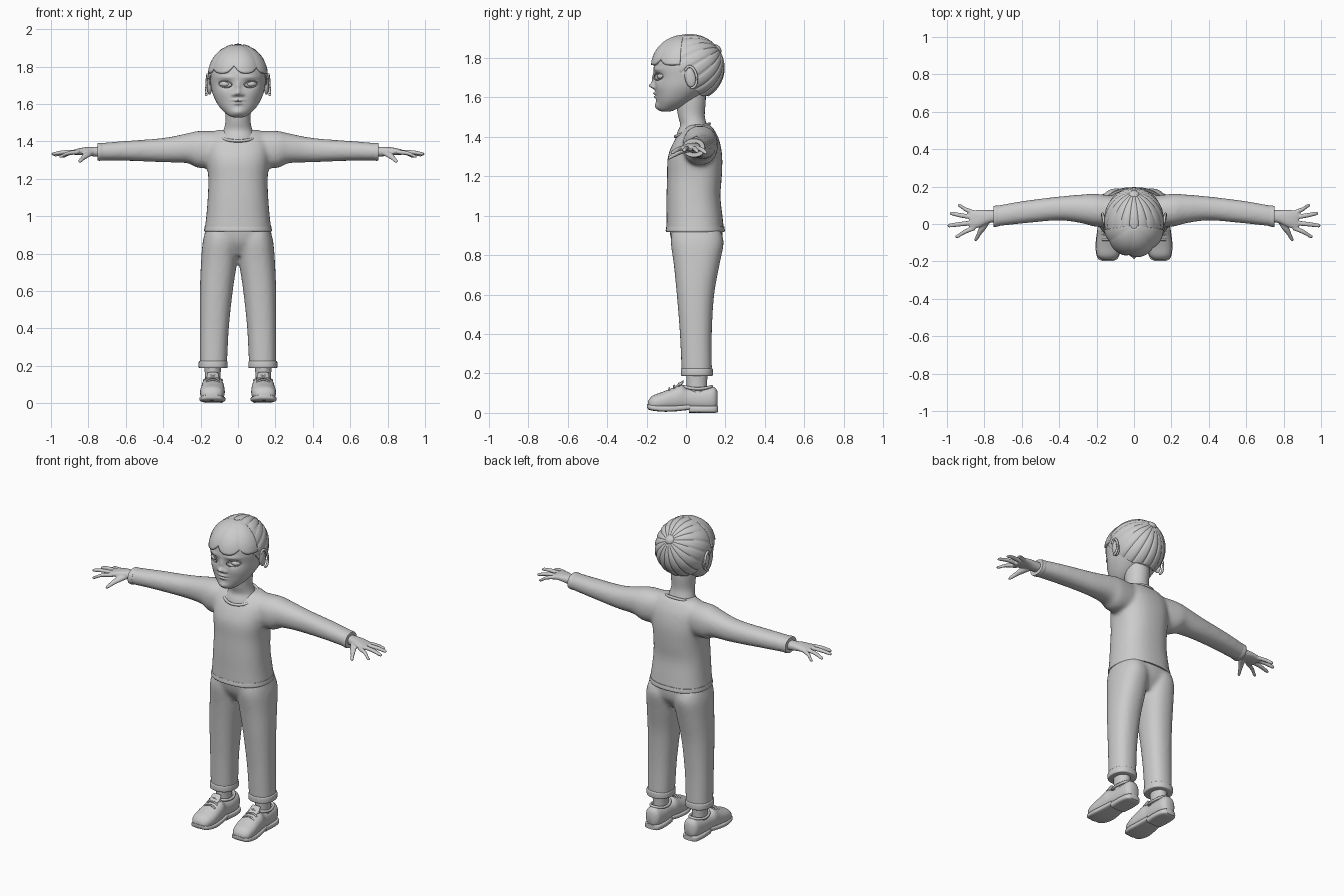
import bpy, bmesh, math
from mathutils import Vector, Matrix

cube = bpy.data.objects.get("Cube")
if cube:
    bpy.data.objects.remove(cube)

grey = bpy.data.materials.new("plain grey")
grey.use_nodes = True
grey.diffuse_color = (0.6, 0.6, 0.6, 1)
grey.node_tree.nodes["Principled BSDF"].inputs["Base Color"].default_value = (0.6, 0.6, 0.6, 1)


def finish(bm, name, voxel=0, smooth=0, angle=50):
    """Turn a bmesh into an object; voxel size above zero fuses its lofts into one skin."""
    bmesh.ops.recalc_face_normals(bm, faces=bm.faces)
    mesh = bpy.data.meshes.new(name)
    bm.to_mesh(mesh)
    bm.free()
    mesh.materials.append(grey)
    ob = bpy.data.objects.new(name, mesh)
    bpy.context.collection.objects.link(ob)
    if voxel:
        fuse = ob.modifiers.new("fuse", 'REMESH')
        fuse.mode, fuse.voxel_size, fuse.use_smooth_shade = 'VOXEL', voxel, True
        soft = ob.modifiers.new("soften", 'SMOOTH')
        soft.factor, soft.iterations = 0.5, smooth
    else:
        bpy.ops.object.select_all(action='DESELECT')
        ob.select_set(True)
        bpy.context.view_layer.objects.active = ob
        bpy.ops.object.shade_smooth_by_angle(angle=math.radians(angle))
    return ob


def flipped(bm, geometry):
    """Copy geometry across x = 0."""
    copy = bmesh.ops.duplicate(bm, geom=geometry)["geom"]
    for v in copy:
        if isinstance(v, bmesh.types.BMVert):
            v.co.x *= -1
    bmesh.ops.reverse_faces(bm, faces=[f for f in copy if isinstance(f, bmesh.types.BMFace)])


def loft(bm, axis, sections, power=2.0, both=False, n=32, steps=4):
    """Smooth skin through sections (position, centre a, centre b, radius a, radius b)."""
    s = [Vector(row) for row in sections]
    s = [s[0]] + s + [s[-1]]
    path = []
    for a, b, c, d in zip(s, s[1:], s[2:], s[3:]):
        for k in range(steps):
            t = k / steps
            path.append(b + (c - a) * (t / 2) + (a * 2 - b * 5 + c * 4 - d) * (t * t / 2)
                        + (b * 3 - a - c * 3 + d) * (t ** 3 / 2))
    path.append(s[-1])
    rings = []
    for pos, ca, cb, ra, rb in path:
        ring = []
        for k in range(n):
            ang = math.tau * k / n
            c, d = math.cos(ang), math.sin(ang)
            a = ca + ra * math.copysign(abs(c) ** (2 / power), c)
            b = cb + rb * math.copysign(abs(d) ** (2 / power), d)
            ring.append(bm.verts.new({'x': (pos, a, b), 'y': (a, pos, b), 'z': (a, b, pos)}[axis]))
        rings.append(ring)
    faces = [bm.faces.new((p[k], p[(k + 1) % n], q[(k + 1) % n], q[k]))
             for p, q in zip(rings, rings[1:]) for k in range(n)]
    faces += [bm.faces.new(rings[0][::-1]), bm.faces.new(rings[-1])]
    if both:
        flipped(bm, sum(rings, []) + faces)


def ball(bm, loc, radii, tilt=0, both=False):
    m = Matrix.Translation(loc) @ Matrix.Rotation(tilt, 4, 'X') @ Matrix.Diagonal((*radii, 1))
    verts = bmesh.ops.create_uvsphere(bm, u_segments=24, v_segments=14, radius=1, matrix=m)["verts"]
    if both:
        flipped(bm, verts + list({f for v in verts for f in v.link_faces}))


def tube(bm, points, r, closed=False, both=False, n=8):
    """Round cord through a list of points."""
    pts = [Vector(p) for p in points]
    rings = []
    for i, p in enumerate(pts):
        ahead = pts[(i + 1) % len(pts)] if closed or i < len(pts) - 1 else p
        behind = pts[i - 1] if closed or i else p
        q = (ahead - behind).to_track_quat('Z', 'Y')
        rings.append([bm.verts.new(p + q @ Vector((r * math.cos(math.tau * k / n), r * math.sin(math.tau * k / n), 0)))
                      for k in range(n)])
    pairs = list(zip(rings, rings[1:])) + ([(rings[-1], rings[0])] if closed else [])
    faces = [bm.faces.new((p[k], p[(k + 1) % n], q[(k + 1) % n], q[k])) for p, q in pairs for k in range(n)]
    if not closed:
        faces += [bm.faces.new(rings[0][::-1]), bm.faces.new(rings[-1])]
    if both:
        flipped(bm, sum(rings, []) + faces)


# Shirt: body and sleeves fused
bm = bmesh.new()
loft(bm, 'z', [(.92, 0, .047, .18, .147), (1.0, 0, .043, .17, .142), (1.1, 0, .038, .162, .137),
               (1.2, 0, .043, .159, .139), (1.3, 0, .046, .168, .138), (1.38, 0, .055, .17, .115),
               (1.43, 0, .062, .15, .085), (1.462, 0, .068, .11, .055)], 2.4)
loft(bm, 'x', [(.02, .06, 1.36, .08, .09), (.2, .073, 1.356, .088, .1), (.27, .08, 1.363, .078, .08),
               (.4, .083, 1.353, .064, .065), (.6, .062, 1.349, .06, .053), (.75, .04, 1.344, .055, .046)],
     2.2, True)
finish(bm, "shirt", .011, 8)

# Shirt edges: hem, sleeve cuffs and collar
bm = bmesh.new()
loft(bm, 'z', [(.918, 0, .047, .178, .147), (.925, 0, .047, .181, .15), (.945, 0, .047, .178, .147)], 2.4)
loft(bm, 'x', [(.725, .043, 1.344, .055, .046), (.74, .041, 1.344, .057, .048), (.752, .04, 1.344, .055, .046)],
     2.2, True)
finish(bm, "shirt_edges")
bm = bmesh.new()
tube(bm, [(.1 * math.sin(a), .032 - .086 * math.cos(a), 1.434 - .032 * math.cos(a))
          for a in (math.tau * k / 40 for k in range(40))], .008, True)
finish(bm, "collar")

# Trousers: hips and legs fused
bm = bmesh.new()
loft(bm, 'z', [(.79, 0, .055, .15, .08), (.86, 0, .055, .178, .125), (.94, 0, .05, .174, .136)], 2.4)
loft(bm, 'z', [(.2, .132, .055, .073, .077), (.4, .127, .05, .078, .081), (.6, .116, .048, .088, .095),
               (.75, .102, .054, .096, .116), (.86, .094, .057, .095, .134), (.92, .09, .053, .085, .125)], 2.3, True)
finish(bm, "trousers", .011, 6)
bm = bmesh.new()
loft(bm, 'z', [(.187, .133, .055, .07, .075), (.192, .133, .055, .077, .081), (.22, .133, .055, .077, .081),
               (.226, .133, .055, .072, .077)], 2.3, True)
finish(bm, "trouser_cuffs")

# Ankles
bm = bmesh.new()
loft(bm, 'z', [(.08, .135, .055, .042, .052), (.15, .135, .055, .042, .052), (.21, .135, .055, .046, .055)], 2, True)
finish(bm, "ankles")

# Shoes
bm = bmesh.new()
loft(bm, 'y', [(-.192, .14, .04, .03, .022), (-.17, .14, .049, .056, .038), (-.12, .137, .058, .066, .048),
               (-.06, .135, .07, .063, .06), (-.025, .135, .078, .06, .066), (.01, .135, .07, .054, .056),
               (.08, .132, .068, .053, .058), (.14, .132, .072, .046, .06), (.16, .132, .07, .025, .038)], 2.3, True)
finish(bm, "shoe_uppers")
bm = bmesh.new()
loft(bm, 'y', [(-.197, .14, .036, .03, .01), (-.18, .14, .028, .056, .014), (-.12, .137, .022, .069, .016),
               (-.05, .135, .023, .064, .015), (.02, .134, .03, .054, .014)], 4, True)
loft(bm, 'y', [(.015, .133, .02, .052, .02), (.09, .132, .018, .057, .018), (.145, .132, .018, .049, .018),
               (.163, .132, .02, .03, .015)], 4, True)
finish(bm, "shoe_soles")
bm = bmesh.new()
loft(bm, 'y', [(-.06, .135, .125, .025, .008), (-.03, .135, .145, .032, .01), (-.012, .135, .16, .028, .007)], 2.5, True)
for y, z in ((-.085, .119), (-.06, .131), (-.035, .142)):
    tube(bm, [(.135 + .036 * k / 3, y, z + .007 - .0016 * k * k) for k in range(-3, 4)], .005, False, True)
tube(bm, [(.134 + .046 * math.sin(a), .06 - .07 * math.cos(a), .128 + .006 * math.cos(2 * a))
          for a in (math.tau * k / 32 for k in range(32))], .008, True, True)
finish(bm, "tongues_and_laces")

# Hands: palm, four fingers and thumb fused
bm = bmesh.new()
loft(bm, 'x', [(.72, .043, 1.344, .032, .027), (.77, .04, 1.345, .034, .026), (.82, .03, 1.347, .045, .021),
               (.865, .022, 1.343, .051, .016), (.88, .022, 1.341, .046, .012)], 2.3, True)
for y0, x1, y1, z1 in ((.058, .942, .098, 1.318), (.035, .985, .056, 1.325), (.007, .997, -.008, 1.33),
                       (-.02, .955, -.066, 1.318)):
    loft(bm, 'x', [(.85, y0, 1.343, .013, .012), ((.86 + x1) / 2, (y0 + y1) / 2, (1.354 + z1) / 2, .0125, .011),
                   (x1 - .012, y1, z1 + .003, .0105, .009), (x1, y1, z1, .006, .005)], 2, True, 16)
loft(bm, 'y', [(.03, .78, 1.34, .018, .016), (-.02, .808, 1.328, .021, .015), (-.055, .829, 1.31, .013, .012),
               (-.08, .843, 1.296, .011, .01), (-.09, .847, 1.291, .006, .006)], 2, True, 16)
finish(bm, "hands", .0045, 3)

# Neck
bm = bmesh.new()
loft(bm, 'z', [(1.36, 0, .03, .1, .09), (1.42, 0, .035, .094, .08), (1.46, 0, .038, .077, .068),
               (1.51, 0, .027, .067, .068), (1.58, 0, .025, .07, .075), (1.64, 0, .025, .07, .075)])
finish(bm, "neck")

# Head, with features raised or sunk on the front of the skin
bm = bmesh.new()
loft(bm, 'z', [(1.528, 0, -.1, .025, .02), (1.538, 0, -.092, .05, .045), (1.565, 0, -.068, .083, .078),
               (1.6, 0, -.045, .11, .107), (1.65, 0, -.018, .134, .138), (1.7, 0, 0, .145, .16),
               (1.76, 0, .003, .15, .166), (1.82, 0, .005, .142, .152), (1.87, 0, .008, .112, .118),
               (1.9, 0, .008, .07, .07), (1.908, 0, .008, .02, .02)], 2.15, n=112, steps=9)
features = [(0, 1.658, .017, .014, .028), (0, 1.69, .012, .03, .014), (.022, 1.65, .01, .009, .012),
            (.065, 1.705, .034, .02, -.014), (.065, 1.742, .04, .01, .006), (0, 1.62, .026, .007, .013),
            (0, 1.603, .02, .007, .012), (0, 1.611, .03, .003, -.006), (0, 1.555, .035, .02, .014),
            (.075, 1.65, .035, .03, .004)]
for v in bm.verts:
    if v.co.y < -.02:
        x, z = abs(v.co.x), v.co.z
        v.co.y -= sum(h * math.exp(-((x - fx) / w) ** 2 - ((z - fz) / t) ** 2) for fx, fz, w, t, h in features)
finish(bm, "head", angle=80)

# Eyes with lid rims
bm = bmesh.new()
ball(bm, (.068, -.112, 1.706), (.033, .034, .019), both=True)
finish(bm, "eyes")
bm = bmesh.new()
tube(bm, [(.068 + .034 * math.cos(a), -.139 + .022 * math.cos(a) - .004 * abs(math.sin(a)),
           1.706 + .017 * math.sin(a) + .003 * math.cos(a)) for a in (math.tau * k / 32 for k in range(32))],
     .0035, True, True)
finish(bm, "eyelids")

# Ears: flat shell and curled rim
bm = bmesh.new()
ball(bm, (.152, .022, 1.7), (.014, .028, .052), .2, True)
tube(bm, [(.162 + .008 * math.sin(a / 2), .024 + .03 * math.sin(a) - .006 * math.cos(a), 1.703 + .054 * math.cos(a))
          for a in (-.9 + .25 * k for k in range(18))], .007, False, True)
finish(bm, "ears")

# Hair: cap with grooves gathered at the back knot, trimmed along the hairline
bm = bmesh.new()
bmesh.ops.create_uvsphere(bm, u_segments=144, v_segments=48, radius=1)
turn = Matrix.Rotation(-math.radians(58), 3, 'X')
for v in bm.verts:
    lon, flat = math.atan2(v.co.y, v.co.x), math.hypot(v.co.x, v.co.y)
    d = turn @ v.co * (1 - .035 * flat * (1 - abs(math.sin(lon * 9))) ** 2)
    v.co = (d.x * .16, .018 + d.y * .178, 1.75 + d.z * .172)
bmesh.ops.bisect_plane(bm, geom=bm.verts[:] + bm.edges[:] + bm.faces[:], plane_co=(0, -.05, 1.75),
                       plane_no=(0, -.74, -.67), clear_outer=True)
bmesh.ops.bisect_plane(bm, geom=bm.verts[:] + bm.edges[:] + bm.faces[:], plane_co=(0, .1, 1.607),
                       plane_no=(0, -.1, -1), clear_outer=True)
bmesh.ops.holes_fill(bm, edges=[e for e in bm.edges if e.is_boundary], sides=0)
finish(bm, "hair_cap")

# Fringe: pointed locks sweeping over the forehead
bm = bmesh.new()
grid, cols, rows = [], 96, 20
for i in range(cols + 1):
    az = math.radians(-82 + 164 * i / cols)
    lock = abs(math.sin(3.6 * (az + .15)))
    low = math.radians(3 + 15 * (1 - lock) ** 1.5 * math.cos(az))
    col = []
    for j in range(rows + 1):
        t = j / rows
        el = low + (math.radians(84) - low) * t
        r = 1 + .035 * lock * (1 - t)
        col.append(bm.verts.new((.157 * r * math.cos(el) * math.sin(az), -.006 - .168 * r * math.cos(el) * math.cos(az),
                                 1.755 + .163 * r * math.sin(el))))
    grid.append(col)
for p, q in zip(grid, grid[1:]):
    for j in range(rows):
        bm.faces.new((p[j], q[j], q[j + 1], p[j + 1]))
fringe = finish(bm, "fringe")
thick = fringe.modifiers.new("thickness", 'SOLIDIFY')
thick.thickness = .014

# Back knot
bm = bmesh.new()
ball(bm, (0, .155, 1.842), (.03, .03, .022), -.95)
finish(bm, "hair_knot")
